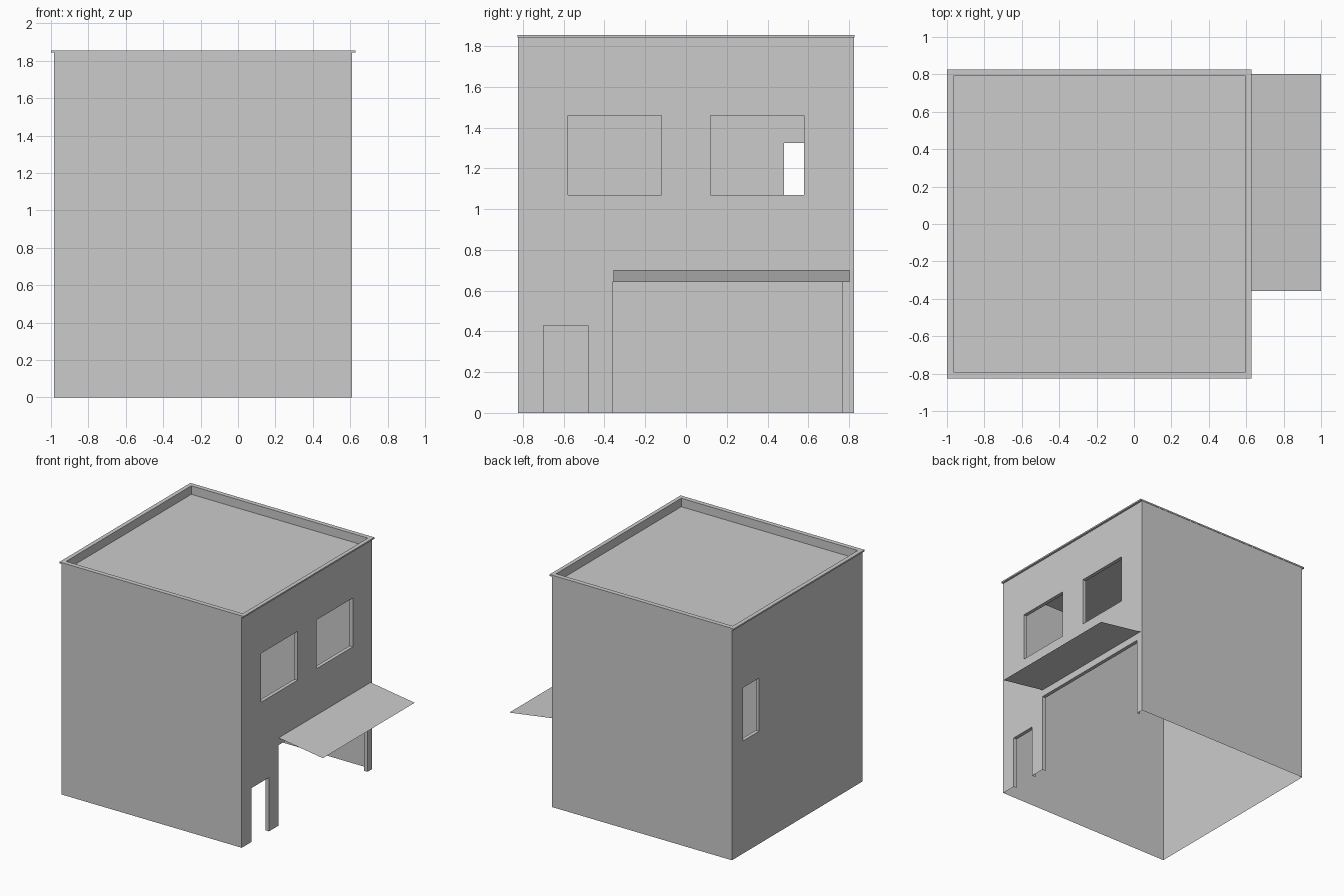
import bpy

if "Cube" in bpy.data.objects:
    bpy.data.objects.remove(bpy.data.objects["Cube"])

X0, X1, Y = -0.983, 0.61, 0.824      # wall planes
WALL_TOP, TOP, ROOF = 1.843, 1.855, 1.787
REVEAL = 0.03


def make(name, verts, faces):
    mesh = bpy.data.meshes.new(name)
    mesh.from_pydata(verts, [], faces)
    mesh.update()
    obj = bpy.data.objects.new(name, mesh)
    bpy.context.collection.objects.link(obj)
    return obj


def sheet(name, quads):
    verts = [p for q in quads for p in q]
    return make(name, verts, [tuple(range(i, i + 4)) for i in range(0, len(verts), 4)])


def wall_with_openings(name, x, side, openings):
    """Sheet wall at x facing side (+1/-1); openings are (y0, y1, z0, z1)."""
    ys = sorted({-Y, Y, *[v for o in openings for v in o[:2]]})
    zs = sorted({0, WALL_TOP, *[v for o in openings for v in o[2:]]})
    quads = []
    for a, b in zip(ys, ys[1:]):
        for c, d in zip(zs, zs[1:]):
            my, mz = (a + b) / 2, (c + d) / 2
            if not any(o[0] < my < o[1] and o[2] < mz < o[3] for o in openings):
                quads.append([(x, a, c), (x, b, c), (x, b, d), (x, a, d)])
    # shallow reveals lining each opening
    xi = x - side * REVEAL
    for y0, y1, z0, z1 in openings:
        loop = [(y0, z0), (y1, z0), (y1, z1), (y0, z1)]
        for i in range(4):
            p, q = loop[i], loop[(i + 1) % 4]
            if p[1] == q[1] == 0:
                continue
            quads.append([(x, *p), (x, *q), (xi, *q), (xi, *p)])
    if side < 0:
        quads = [q[::-1] for q in quads]
    sheet(name, quads)


# Street wall: two windows, small door, garage opening
wall_with_openings("street_wall", X1, 1, [
    (-0.58, -0.12, 1.07, 1.46), (0.12, 0.58, 1.07, 1.46),
    (-0.70, -0.48, 0, 0.43), (-0.36, 0.765, 0, 0.643)])

# Rear wall: one narrow window
wall_with_openings("rear_wall", X0, -1, [(0.48, 0.685, 0.90, 1.325)])

# Plain side walls
for name, s in (("side_wall_front", -1), ("side_wall_back", 1)):
    q = [(X0, s * Y, 0), (X1, s * Y, 0), (X1, s * Y, WALL_TOP), (X0, s * Y, WALL_TOP)]
    sheet(name, [q if s < 0 else q[::-1]])

# Coping, parapet inside and sunken roof as stacked rectangular rings
rings = [(X0, X1, Y, WALL_TOP), (-1.0, 0.627, 0.827, WALL_TOP), (-1.0, 0.627, 0.827, TOP),
         (-0.966, 0.595, 0.79, TOP), (-0.966, 0.595, 0.79, ROOF)]
verts = [p for a, b, y, z in rings
         for p in ((a, -y, z), (b, -y, z), (b, y, z), (a, y, z))]
faces = [(r + i, r + (i + 1) % 4, r + 4 + (i + 1) % 4, r + 4 + i)
         for r in range(0, 16, 4) for i in range(4)]
make("roof_and_parapet", verts, faces + [(16, 17, 18, 19)])

# Sloping awning sheet over the garage
sheet("awning", [[(X1, -0.357, 0.70), (1.0, -0.357, 0.642), (1.0, 0.803, 0.642), (X1, 0.803, 0.70)]])
